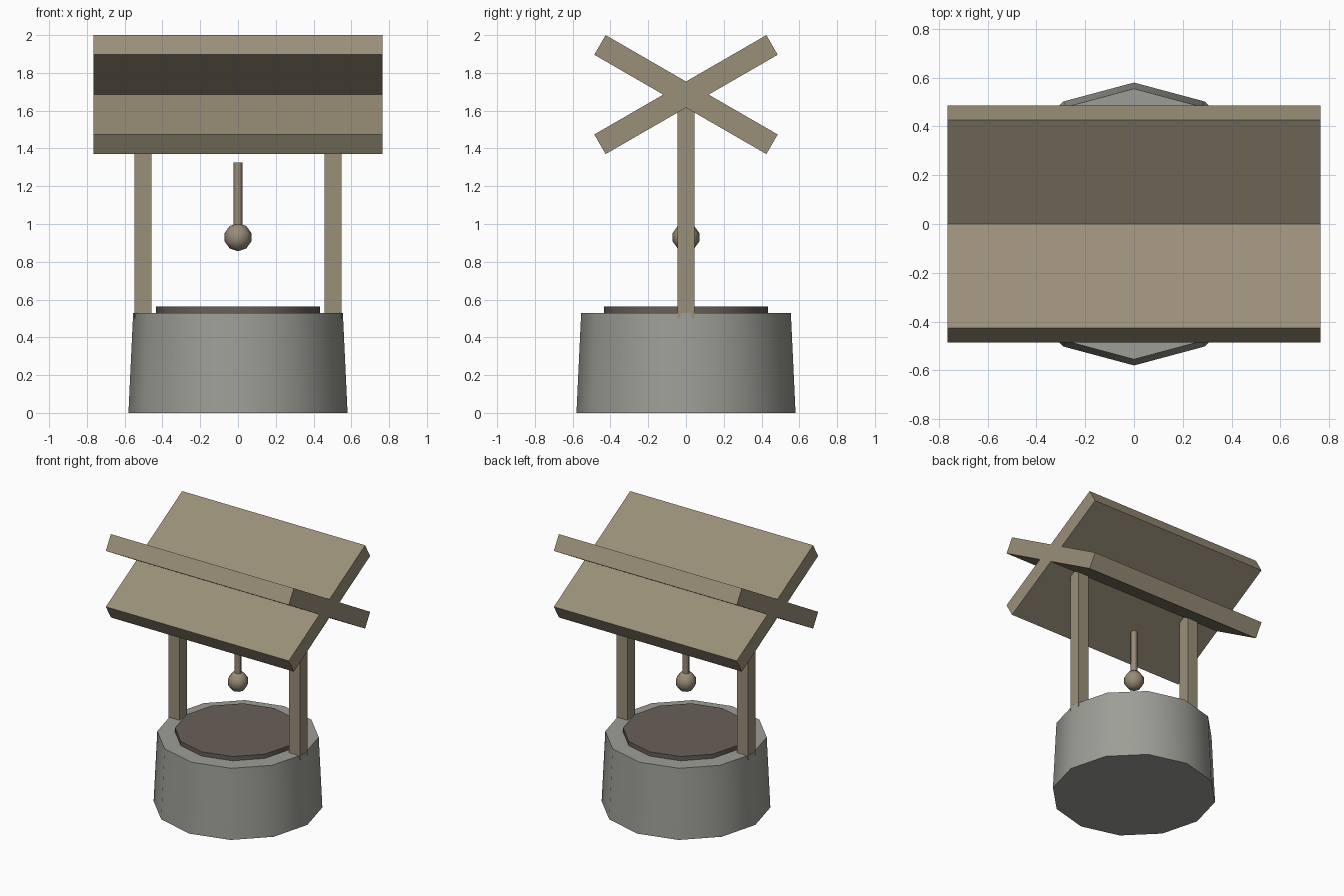
import bpy
import math

cube = bpy.data.objects.get("Cube")
if cube:
    bpy.data.objects.remove(cube, do_unlink=True)


def make_material(name, srgb):
    color = [((c / 255 + 0.055) / 1.055) ** 2.4 for c in srgb] + [1.0]
    mat = bpy.data.materials.new(name)
    mat.use_nodes = True
    mat.diffuse_color = color
    mat.node_tree.nodes["Principled BSDF"].inputs["Base Color"].default_value = color
    return mat


wood = make_material("weathered wood", (154, 143, 121))
stone = make_material("grey stone", (158, 158, 151))
lid_brown = make_material("dark brown", (104, 95, 89))
rope_tan = make_material("rope tan", (154, 139, 118))


def finish(name, mat, smooth_angle=None):
    obj = bpy.context.object
    obj.name = name
    obj.data.materials.append(mat)
    if smooth_angle:
        bpy.ops.object.shade_smooth_by_angle(angle=math.radians(smooth_angle))
    return obj


def box(name, mat, center, size, tilt=0):
    bpy.ops.mesh.primitive_cube_add(size=1, location=center, rotation=(tilt, 0, 0))
    bpy.context.object.scale = size
    return finish(name, mat)


def drum(name, mat, sides, r_bottom, r_top, z_bottom, z_top, smooth_angle):
    bpy.ops.mesh.primitive_cone_add(
        vertices=sides, radius1=r_bottom, radius2=r_top,
        depth=z_top - z_bottom, location=(0, 0, (z_bottom + z_top) / 2))
    return finish(name, mat, smooth_angle)


# Stone base and the dark disc in its mouth
drum("stone_base", stone, 12, 0.58, 0.555, 0, 0.53, 40)
drum("well_disc", lid_brown, 12, 0.433, 0.433, 0.48, 0.562, 40)

# Posts and crossed roof boards, one of each per side
for side, sign in (("left", 1), ("right", -1)):
    box(side + "_post", wood, (0.503 * sign, 0, 1.07), (0.09, 0.09, 1.14))
for name, sign in (("front_rising_roof_board", -1), ("back_rising_roof_board", 1)):
    box(name, wood, (0, 0, 1.685), (1.53, 1.052, 0.12), math.radians(30) * sign)

# Hanging rope with a faceted weight
drum("rope", rope_tan, 8, 0.023, 0.023, 0.95, 1.325, 50)
bpy.ops.mesh.primitive_uv_sphere_add(segments=8, ring_count=5, radius=0.074,
                                     location=(0, 0, 0.93))
finish("rope_weight", rope_tan, 50)
